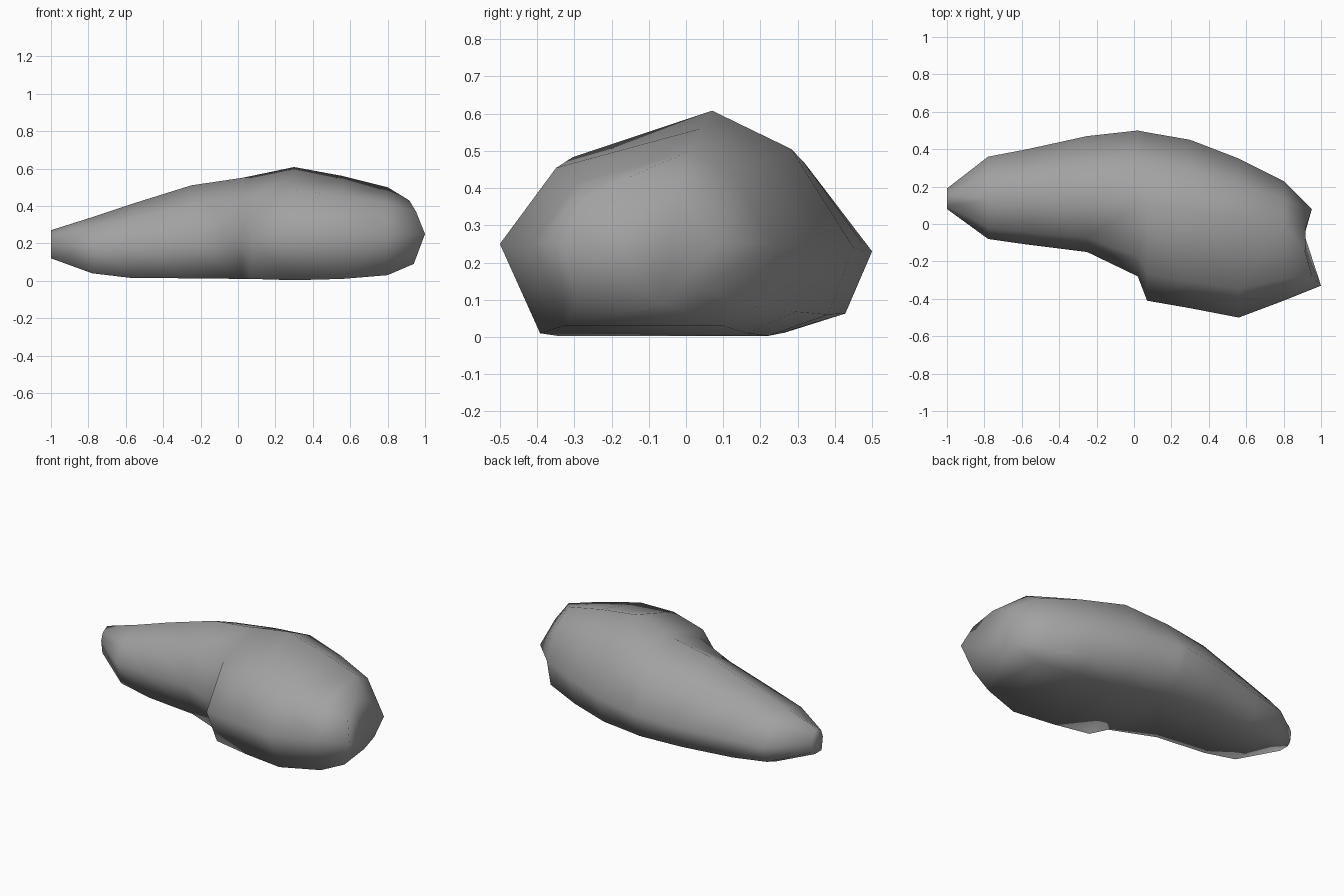
import bpy
import bmesh

old = bpy.data.objects.get("Cube")
if old:
    bpy.data.objects.remove(old, do_unlink=True)

# Stone colour
stone = bpy.data.materials.new("grey_stone")
stone.use_nodes = True
grey = (0.36, 0.36, 0.36, 1)
stone.diffuse_color = grey
stone.node_tree.nodes["Principled BSDF"].inputs["Base Color"].default_value = grey

# Cross-sections along the boulder:
# x, front y, back y, low z, high z, ridge y, waist z
SECTIONS = [
    (-1, .08, .19, .12, .27, .14, .2),
    (-.78, -.08, .36, .04, .34, .13, .18),
    (-.57, -.11, .4, .015, .41, .13, .19),
    (-.25, -.15, .47, .013, .51, .12, .21),
    (.02, -.28, .5, .01, .55, .1, .23),
    (.07, -.41, .49, .01, .56, .1, .23),
    (.3, -.45, .45, .003, .608, .07, .24),
    (.56, -.5, .35, .01, .56, .04, .25),
    (.8, -.41, .23, .03, .5, .01, .25),
    (1, -.33, .08, .09, .43, -.15, .25),
]


def ring_points(section, slanted):
    """One closed outline, from the front waist over the ridge and under."""
    x, front, back, low, high, ridge, waist = section
    # (outer edge, share of the way out, height limit, share of the way there)
    corners = [
        (front, 1, waist, 0), (front, .72, high, .66), (ridge, 1, high, 1),
        (back, .56, high, .72), (back, 1, waist, 0), (back, .82, low, .76),
        (back, .4, low, 1), (front, .8, low, 1),
    ]
    points = []
    for edge, out, limit, rise in corners:
        y = ridge + (edge - ridge) * out
        z = waist + (limit - waist) * rise
        # The broad end slopes away to the back and bulges at the waist
        lean = .12 * (y - front) + .35 * abs(z - waist) if slanted else 0
        points.append((x - lean, y, z))
    return points


# Boulder body lofted through the sections
bm = bmesh.new()
rings = []
for section in SECTIONS:
    points = ring_points(section, section is SECTIONS[-1])
    rings.append([bm.verts.new(p) for p in points])
for a, b in zip(rings, rings[1:]):
    for i in range(len(a)):
        j = (i + 1) % len(a)
        bm.faces.new((a[i], a[j], b[j], b[i]))
bm.faces.new(rings[0])
bm.faces.new(rings[-1])
bmesh.ops.recalc_face_normals(bm, faces=bm.faces)
bmesh.ops.triangulate(bm, faces=bm.faces)
for face in bm.faces:
    face.smooth = True

mesh = bpy.data.meshes.new("boulder")
bm.to_mesh(mesh)
bm.free()
mesh.materials.append(stone)
boulder = bpy.data.objects.new("boulder", mesh)
bpy.context.collection.objects.link(boulder)
